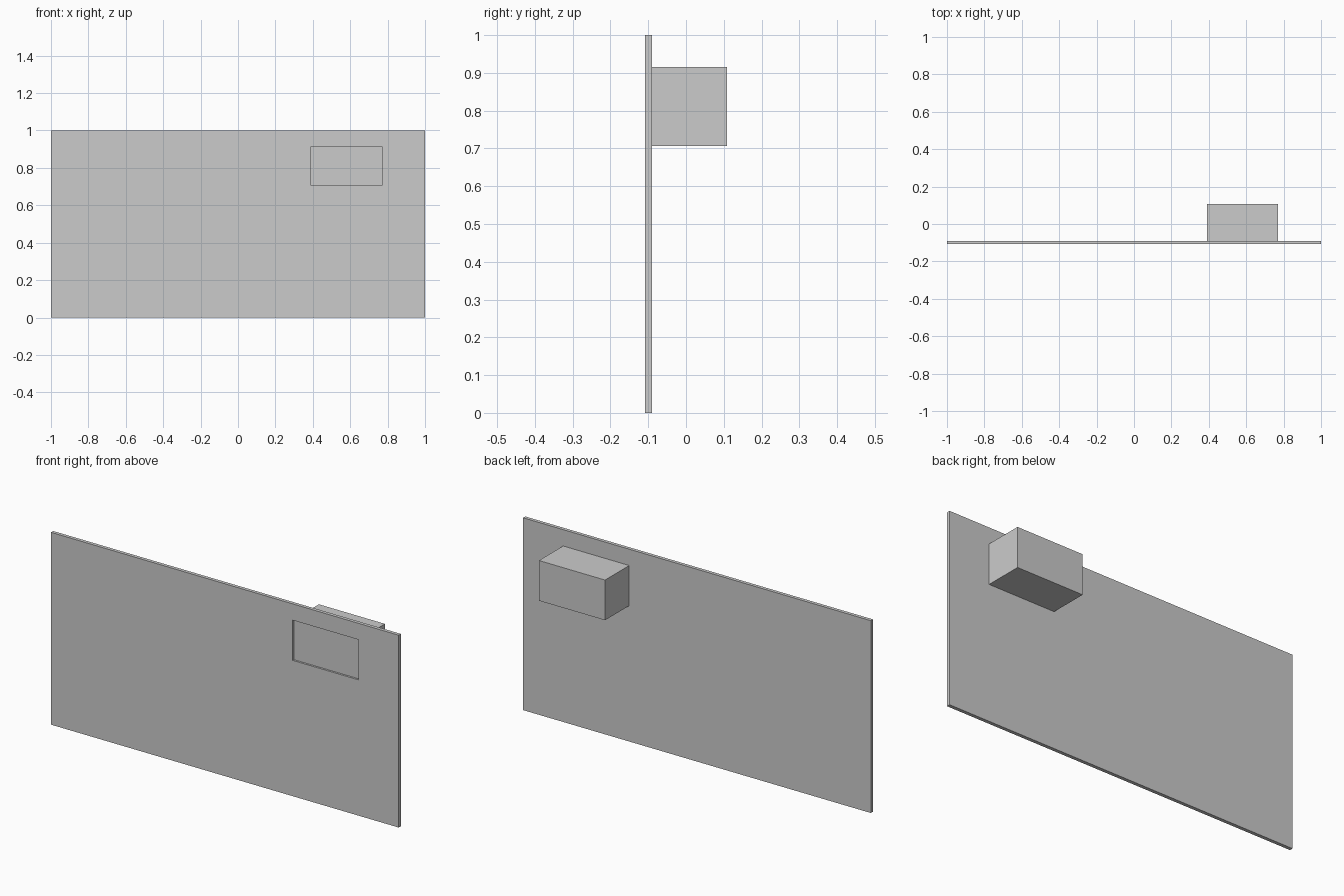
import bpy

if "Cube" in bpy.data.objects:
    bpy.data.objects.remove(bpy.data.objects["Cube"])


def block(name, lo, hi):
    """Axis-aligned box between two corners."""
    centre = [(a + b) / 2 for a, b in zip(lo, hi)]
    bpy.ops.mesh.primitive_cube_add(size=1, location=centre)
    ob = bpy.context.object
    ob.name = name
    ob.scale = [b - a for a, b in zip(lo, hi)]
    bpy.ops.object.transform_apply(location=False, rotation=False, scale=True)
    return ob


FRONT, REAR, BACK = -0.108, -0.09, 0.108
X0, X1, Z0, Z1 = 0.39, 0.77, 0.706, 0.915

# Thin upright panel
panel = block("panel", (-1, FRONT, 0), (1, REAR, 1))

# Rectangular opening in the panel
cutter = block("opening_cutter", (X0, FRONT - 0.1, Z0), (X1, REAR + 0.1, Z1))
cutter.hide_render = True
cutter.display_type = 'WIRE'
cut = panel.modifiers.new("opening", 'BOOLEAN')
cut.operation = 'DIFFERENCE'
cut.solver = 'EXACT'
cut.object = cutter

# Box set into the opening, its face slightly behind the panel front
block("rear_box", (X0, FRONT + 0.01, Z0), (X1, BACK, Z1))
